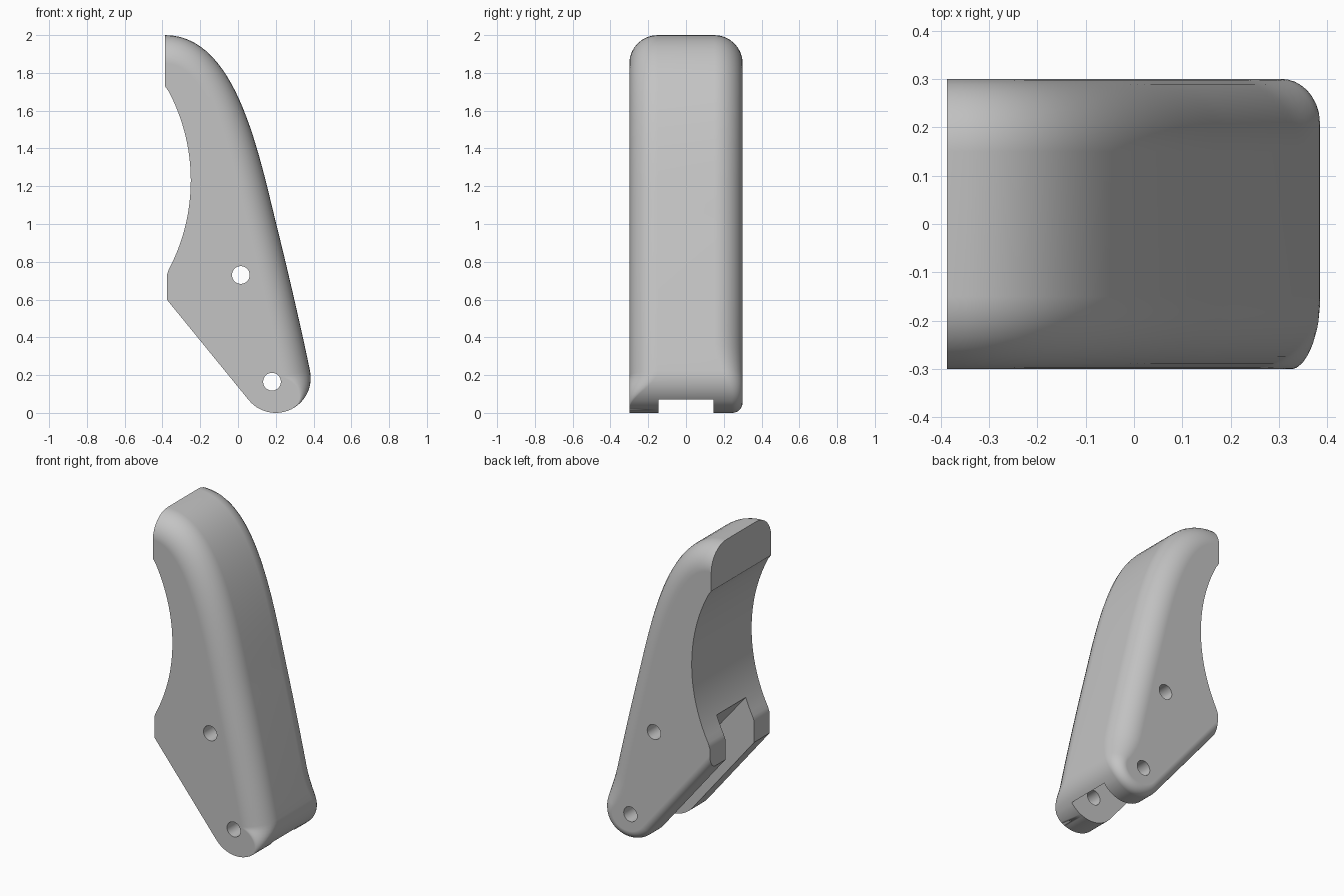
import bpy, bmesh, math
from mathutils import Vector

cube = bpy.data.objects.get("Cube")
if cube:
    bpy.data.objects.remove(cube, do_unlink=True)

HALF = 0.3      # half thickness of the lever
STEPS = 8       # segments in each rounded edge


def new_object(name, bm):
    bmesh.ops.recalc_face_normals(bm, faces=bm.faces)
    mesh = bpy.data.meshes.new(name)
    bm.to_mesh(mesh)
    bm.free()
    obj = bpy.data.objects.new(name, mesh)
    bpy.context.collection.objects.link(obj)
    return obj


def bezier(p0, p1, p2, p3, n):
    pts = [Vector(p) for p in (p0, p1, p2, p3)]
    out = []
    for i in range(n):
        t = i / n
        w = ((1 - t) ** 3, 3 * t * (1 - t) ** 2, 3 * t * t * (1 - t), t ** 3)
        out.append(sum((p * k for p, k in zip(pts, w)), Vector((0, 0))))
    return out


def arc(centre, radius, start, end, n):
    return [Vector(centre) + radius * Vector((math.cos(a), math.sin(a)))
            for a in (math.radians(start + (end - start) * i / n) for i in range(n + 1))]


def smooth(low, high, v):
    t = min(1, max(0, (v - low) / (high - low)))
    return t * t * (3 - 2 * t)


# Side profile in x and z: rounded outer run, then the concave grip side
run = bezier((-0.387, 2), (-0.02, 2), (0.1, 1.42), (0.2, 1.01), 26)
run += bezier((0.2, 1.01), (0.27, 0.73), (0.345, 0.4), (0.381, 0.2235), 14)
run += arc((0.2, 0.185), 0.185, 12, -140.7, 26)
run.append(Vector((-0.377, 0.6)))
grip = arc((-1.26, 1.23), 1.01, -29.5, 29.7, 32)
grip[0], grip[-1] = Vector((-0.377, 0.73)), Vector((-0.387, 1.73))

# Inward direction at each point of the outer run
inward = [Vector((0, -1))]
for a, b in zip(run[:-2], run[2:]):
    t = (b - a).normalized()
    inward.append(Vector((t.y, -t.x)))
slope = (run[-1] - run[-2]).normalized()
inward[-1] = Vector((slope.y, -slope.x))
inward.append(Vector((0, 1 / -slope.x)))


def edge_radius(p, side):
    # Wide rounding on the outer run, fading out towards the pivot end
    h = 0 if p.x < 0.2 and p.y < 0.8 else p.y
    if side < 0:
        return 0.15 * smooth(0.02, 0.22, h)
    return 0.055 + 0.095 * smooth(0.02, 0.4, h)


def layer(bm, side, angle):
    verts = []
    for p, n in zip(run, inward):
        r = edge_radius(p, side)
        q = p + n * r * (1 - math.cos(angle))
        verts.append(bm.verts.new((q.x, side * (HALF - r + r * math.sin(angle)), q.y)))
    verts += [bm.verts.new((p.x, side * HALF, p.y)) for p in grip]
    return verts


# Lever body
bm = bmesh.new()
angles = [math.pi / 2 * i / STEPS for i in range(STEPS + 1)]
layers = [layer(bm, -1, a) for a in reversed(angles)] + [layer(bm, 1, a) for a in angles]
for low, high in zip(layers, layers[1:]):
    for i in range(len(low)):
        j = (i + 1) % len(low)
        bm.faces.new((low[i], low[j], high[j], high[i]))
bm.faces.new(layers[0])
bm.faces.new(layers[-1])
bmesh.ops.remove_doubles(bm, verts=bm.verts, dist=0.0002)
body = new_object("lever_body", bm)


def prism(name, outline, half):
    bm = bmesh.new()
    face = bm.faces.new([bm.verts.new((p.x, -half, p.y)) for p in outline])
    moved = bmesh.ops.extrude_face_region(bm, geom=[face])["geom"]
    bmesh.ops.translate(bm, vec=(0, 2 * half, 0),
                        verts=[v for v in moved if isinstance(v, bmesh.types.BMVert)])
    return new_object(name, bm)


# Slot between the two lugs, and the two pin holes
top, end = Vector((-0.31, 0.86)), Vector((0.345, 0.07))
along = (end - top).normalized()
out = Vector((along.y, -along.x))
top, end = top - along * 0.5, end + along * 0.5
cutters = [prism("slot_cutter", [top, end, end + out, top + out], 0.145)]
for name, centre in (("upper_hole_cutter", (0.015, 0.73)), ("lower_hole_cutter", (0.18, 0.165))):
    cutters.append(prism(name, arc(centre, 0.047, 0, 360, 32)[:-1], 0.5))

bpy.context.view_layer.objects.active = body
body.select_set(True)
for cutter in cutters:
    cutter.hide_render = True
    mod = body.modifiers.new(cutter.name, 'BOOLEAN')
    mod.operation, mod.solver, mod.object = 'DIFFERENCE', 'EXACT', cutter
    bpy.ops.object.modifier_apply(modifier=mod.name)
    bpy.data.objects.remove(cutter, do_unlink=True)

# Plain grey finish with crisp cut edges
grey = bpy.data.materials.new("light_grey")
grey.use_nodes = True
colour = (0.55, 0.55, 0.55, 1)
grey.diffuse_color = colour
grey.node_tree.nodes["Principled BSDF"].inputs["Base Color"].default_value = colour
body.data.materials.clear()
body.data.materials.append(grey)
bpy.ops.object.select_all(action='DESELECT')
body.select_set(True)
bpy.ops.object.shade_smooth_by_angle(angle=math.radians(30))
weighted = body.modifiers.new("even_shading", 'WEIGHTED_NORMAL')
weighted.keep_sharp = True
